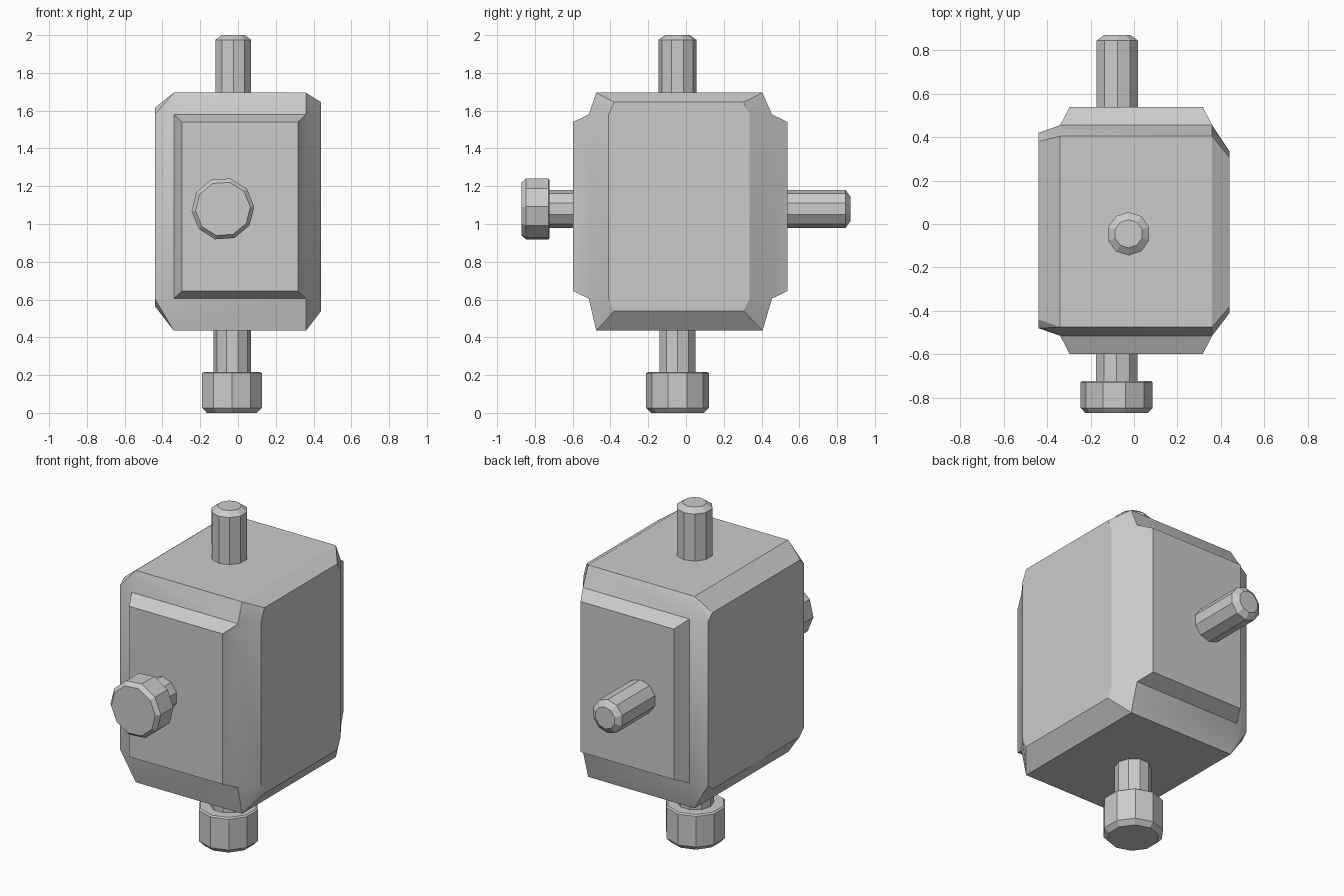
import bpy, bmesh, math
from mathutils import Matrix, Vector

cube = bpy.data.objects.get("Cube")
if cube:
    bpy.data.objects.remove(cube, do_unlink=True)

grey = bpy.data.materials.new("plain grey")
grey.use_nodes = True
grey.diffuse_color = (0.6, 0.6, 0.6, 1)
grey.node_tree.nodes["Principled BSDF"].inputs["Base Color"].default_value = (0.6, 0.6, 0.6, 1)


def finish(bm, name):
    mesh = bpy.data.meshes.new(name)
    bmesh.ops.recalc_face_normals(bm, faces=bm.faces)
    bm.to_mesh(mesh)
    bm.free()
    mesh.materials.append(grey)
    obj = bpy.data.objects.new(name, mesh)
    bpy.context.collection.objects.link(obj)
    return obj


def rectangle(xs, ys, zs):
    return [(x, y, z) for x in xs for y in ys for z in zs]


# Body: hull of the large side panels and the inner block
X = (-0.34, 0.36)
points = rectangle(X, (-0.475, 0.405), (0.435, 1.695))
points += rectangle(X, (-0.515, 0.455), (0.605, 1.58))
points += rectangle([0.44], (-0.41, 0.335), (0.605, 1.58))
points += rectangle([0.44], (-0.38, 0.305), (0.54, 1.645))
points += rectangle([-0.44], (-0.48, 0.42), (0.605, 1.58))
points += rectangle([-0.44], (-0.44, 0.38), (0.565, 1.615))
bm = bmesh.new()
for p in points:
    bm.verts.new(p)
bmesh.ops.convex_hull(bm, input=bm.verts)
bmesh.ops.dissolve_limit(bm, angle_limit=0.01, verts=bm.verts, edges=bm.edges)

# Raised tapered panels on the front and back
bm.normal_update()
for face in [f for f in bm.faces if abs(f.normal.y) > 0.999]:
    side = 1 if face.normal.y > 0 else -1
    centre = face.calc_center_median()
    new = bmesh.ops.extrude_discrete_faces(bm, faces=[face])["faces"][0]
    for v in new.verts:
        v.co.x -= math.copysign(0.043, v.co.x - centre.x)
        v.co.z -= math.copysign(0.04, v.co.z - centre.z)
        v.co.y += side * 0.083
body = finish(bm, "body")
bpy.context.view_layer.objects.active = body
body.select_set(True)
bpy.ops.object.shade_smooth_by_angle(angle=math.radians(30))


# Ten-sided shafts and knobs: rings of (distance along axis, radius)
def lathe(name, origin, axis, rings, turn):
    bm = bmesh.new()
    rotation = Vector((0, 0, 1)).rotation_difference(Vector(axis)).to_matrix().to_4x4()
    place = Matrix.Translation(origin) @ rotation
    loops = []
    for d, r in rings:
        loop = []
        for i in range(10):
            a = math.radians(turn + 36 * i)
            loop.append(bm.verts.new(place @ Vector((r * math.cos(a), r * math.sin(a), d))))
        loops.append(loop)
    for a, b in zip(loops, loops[1:]):
        for i in range(10):
            j = (i + 1) % 10
            bm.faces.new((a[i], a[j], b[j], b[i]))
    bm.faces.new(loops[0])
    bm.faces.new(loops[-1])
    return finish(bm, name)


pin = [(0, 0.1), (0.32, 0.1), (0.345, 0.065)]
lathe("top_pin", (-0.025, -0.045, 1.655), (0, 0, 1), pin, 18)
lathe("back_pin", (-0.077, 0.525, 1.08), (0, 1, 0), pin, 18)
lathe("bottom_stem", (-0.03, -0.045, 0.45), (0, 0, -1), [(0, 0.1), (0.27, 0.1)], 18)
lathe("front_stem", (-0.08, -0.58, 1.08), (0, -1, 0), [(0, 0.1), (0.17, 0.1)], 18)
lathe("bottom_knob", (-0.032, -0.045, 0.217), (0, 0, -1),
      [(0, 0.157), (0.007, 0.166), (0.19, 0.166), (0.217, 0.14)], 0)
lathe("front_knob", (-0.08, -0.722, 1.08), (0, -1, 0),
      [(0, 0.157), (0.007, 0.166), (0.125, 0.166), (0.148, 0.145)], 4)
